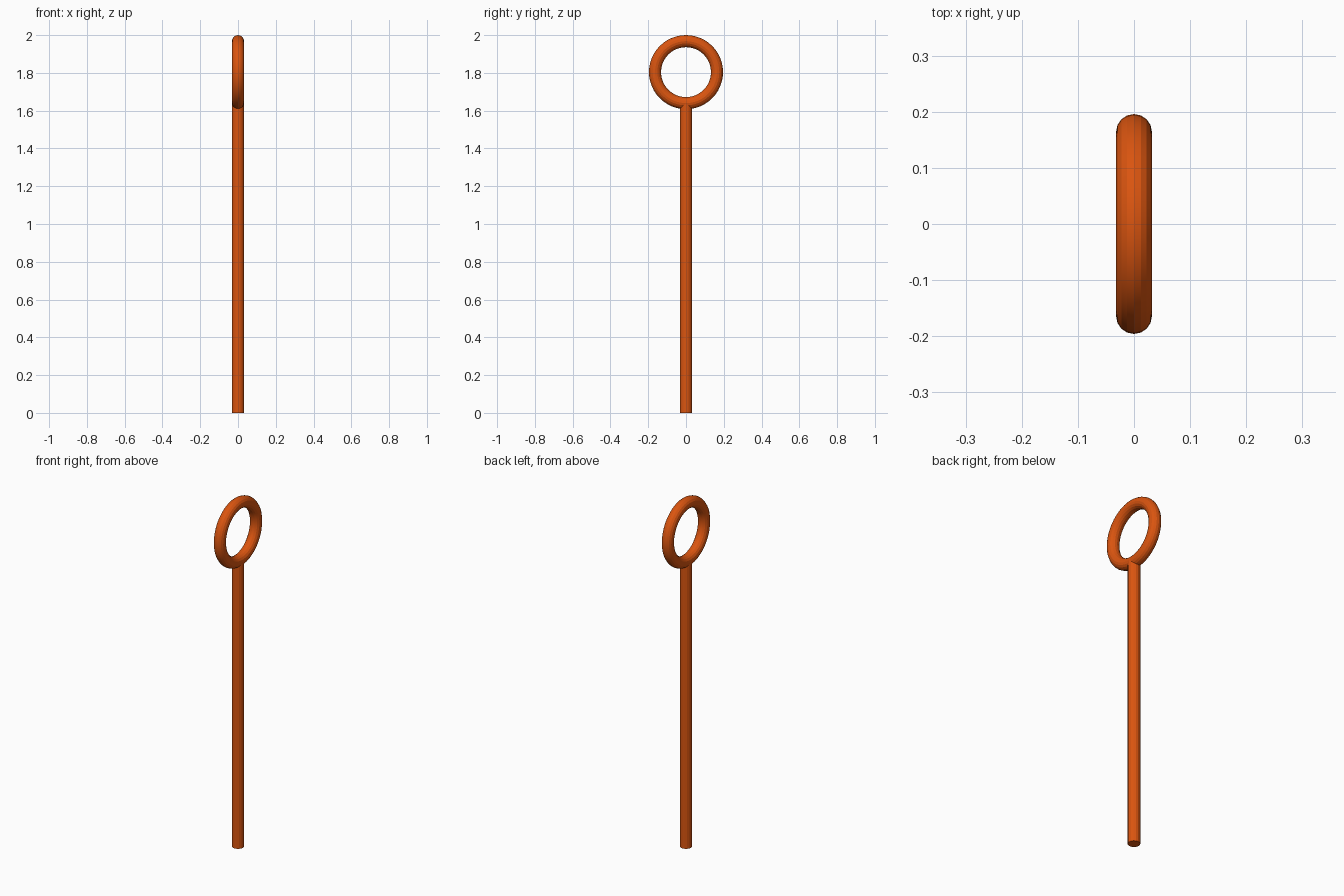
import bpy
import math

if "Cube" in bpy.data.objects:
    bpy.data.objects.remove(bpy.data.objects["Cube"])

TUBE = 0.032
RING_R = 0.164
RING_Z = 2.0 - RING_R - TUBE

mat = bpy.data.materials.new("orange")
mat.diffuse_color = (0.70, 0.09, 0.005, 1)
mat.use_nodes = True
mat.node_tree.nodes["Principled BSDF"].inputs["Base Color"].default_value = mat.diffuse_color


def finish(name):
    ob = bpy.context.object
    ob.name = name
    ob.data.materials.append(mat)
    bpy.ops.object.shade_smooth_by_angle(angle=math.radians(20))


# straight rod, its top buried in the ring's tube
top = RING_Z - RING_R
bpy.ops.mesh.primitive_cylinder_add(vertices=16, radius=TUBE, depth=top,
                                    location=(0, 0, top / 2))
finish("rod")

# upright ring facing sideways
bpy.ops.mesh.primitive_torus_add(major_radius=RING_R, minor_radius=TUBE,
                                 major_segments=48, minor_segments=16,
                                 location=(0, 0, RING_Z),
                                 rotation=(0, math.pi / 2, 0))
finish("ring")
